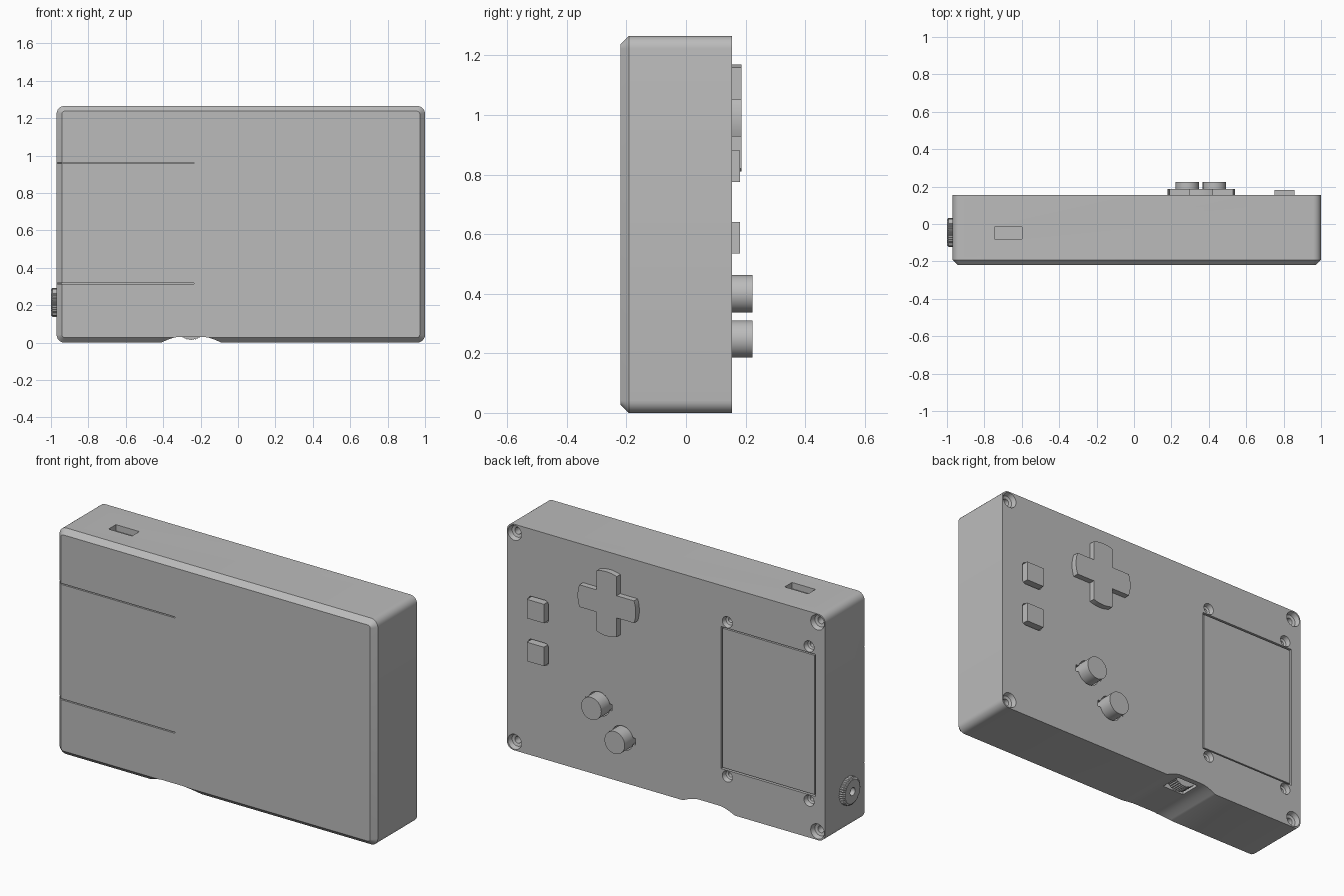
import bpy, bmesh, math

if "Cube" in bpy.data.objects:
    bpy.data.objects.remove(bpy.data.objects["Cube"])

grey = bpy.data.materials.new("shell grey")
grey.use_nodes = True
colour = (0.5, 0.5, 0.5, 1)
grey.diffuse_color = colour
grey.node_tree.nodes["Principled BSDF"].inputs["Base Color"].default_value = colour

BACK, FRONT = 0.155, -0.22
PLACE = {"x": lambda u, v, t: (t, u, v),
         "y": lambda u, v, t: (u, t, v),
         "z": lambda u, v, t: (u, v, t)}


def loft(name, axis, *rings):
    """Closed solid through (outline, position) rings along an axis."""
    bm = bmesh.new()
    loops = [[bm.verts.new(PLACE[axis](u, v, t)) for u, v in pts] for pts, t in rings]
    for a, b in zip(loops, loops[1:]):
        n = len(a)
        for i in range(n):
            bm.faces.new((a[i], a[(i + 1) % n], b[(i + 1) % n], b[i]))
    bm.faces.new(loops[0])
    bm.faces.new(loops[-1])
    bmesh.ops.recalc_face_normals(bm, faces=bm.faces)
    mesh = bpy.data.meshes.new(name)
    bm.to_mesh(mesh)
    bm.free()
    mesh.materials.append(grey)
    obj = bpy.data.objects.new(name, mesh)
    bpy.context.collection.objects.link(obj)
    return obj


def circle(cu, cv, r, n=32):
    return [(cu + r * math.cos(i * math.tau / n), cv + r * math.sin(i * math.tau / n)) for i in range(n)]


def rect(u0, u1, v0, v1, r=0.0, n=6):
    """Rectangle, with rounded corners when r is given."""
    if not r:
        return [(u0, v0), (u1, v0), (u1, v1), (u0, v1)]
    centres = [(u1 - r, v1 - r), (u0 + r, v1 - r), (u0 + r, v0 + r), (u1 - r, v0 + r)]
    return [(cu + r * math.cos((q + i / n) * math.pi / 2), cv + r * math.sin((q + i / n) * math.pi / 2))
            for q, (cu, cv) in enumerate(centres) for i in range(n + 1)]


def square(cu, cv, h, r=0.0):
    return rect(cu - h, cu + h, cv - h, cv + h, r)


def gear(cu, cv, r, teeth=40):
    n = teeth * 2
    return [(cu + (r - 0.004 * (i % 2)) * math.cos(i * math.tau / n),
             cv + (r - 0.004 * (i % 2)) * math.sin(i * math.tau / n)) for i in range(n)]


def cut(target, cutter):
    mod = target.modifiers.new("cut", "BOOLEAN")
    mod.operation, mod.solver, mod.object = "DIFFERENCE", "EXACT", cutter
    bpy.context.view_layer.objects.active = target
    bpy.ops.object.modifier_apply(modifier=mod.name)
    bpy.data.objects.remove(cutter)


def smooth(obj, angle=30):
    bpy.ops.object.select_all(action="DESELECT")
    obj.select_set(True)
    bpy.context.view_layer.objects.active = obj
    bpy.ops.object.shade_smooth_by_angle(angle=math.radians(angle))


# Shell with rounded corners and a chamfered front
outer = rect(-0.97, 1, 0, 1.265, 0.042)
inner = rect(-0.942, 0.972, 0.028, 1.237, 0.014)
shell = loft("shell", "y", (outer, BACK), (outer, FRONT + 0.028), (inner, FRONT))

# Finger scoop along the bottom edge, with S-curved ends
steps = [i / 10 for i in range(11)]
scoop = [(-0.41 + 0.1 * s, 0.03 * math.sin(s * math.pi / 2)) for s in steps]
scoop += [(-0.09 - 0.1 * s, 0.03 * math.sin(s * math.pi / 2)) for s in reversed(steps)]
scoop += [(-0.09, -0.1), (-0.41, -0.1)]
cut(shell, loft("cutter", "y", (scoop, -0.3), (scoop, 0.3)))

# Wheel opening, top port and the two front slits
opening = rect(-0.315, -0.185, 0.01, 0.125)
cut(shell, loft("cutter", "z", (opening, -0.05), (opening, 0.18)))
port = rect(-0.745, -0.6, -0.08, -0.015)
cut(shell, loft("cutter", "z", (port, 1.23), (port, 1.3)))
for z in (0.315, 0.96):
    slit = rect(-1.1, -0.235, z - 0.003, z + 0.003)
    cut(shell, loft("cutter", "y", (slit, -0.3), (slit, FRONT + 0.03)))

# Panel recess on the back
recess = rect(-0.91, -0.325, 0.24, 1.035)
cut(shell, loft("cutter", "y", (recess, BACK - 0.03), (recess, 0.3)))


# Countersunk screw holes
def screw_hole(x, z, r):
    cut(shell, loft("cutter", "y", (circle(x, z, r * 0.45), BACK - 0.07), (circle(x, z, r * 0.45), BACK - 0.03),
                    (circle(x, z, r * 0.8), BACK - 0.025), (circle(x, z, r), BACK), (circle(x, z, r), 0.2)))


for x in (-0.922, 0.952):
    for z in (0.048, 1.217):
        screw_hole(x, z, 0.042)
for x in (-0.87, -0.364):
    for z in (0.206, 1.069):
        screw_hole(x, z, 0.031)

# Square buttons in rounded wells
for name, z in (("upper", 0.828), ("lower", 0.588)):
    well = square(0.805, z, 0.062, 0.02)
    cut(shell, loft("cutter", "y", (well, 0.1), (well, 0.3)))
    key = square(0.805, z, 0.053)
    loft(name + "_square_button", "y", (key, 0.08), (key, 0.182))

# Round buttons in wells with side keyways
for name, x, z in (("upper", 0.43, 0.4), ("lower", 0.285, 0.248)):
    well = circle(x, z, 0.068, 40)
    cut(shell, loft("cutter", "y", (well, 0.1), (well, 0.3)))
    keyway = rect(x - 0.082, x + 0.082, z - 0.018, z + 0.018)
    cut(shell, loft("cutter", "y", (keyway, 0.1), (keyway, 0.3)))
    disc = circle(x, z, 0.0625, 48)
    smooth(loft(name + "_round_button", "y", (disc, 0.08), (disc, 0.224)))

smooth(shell)

# Direction pad with arched arm ends
half, reach = 0.062, 0.18
spread = math.asin(half / reach)
cross = []
for q in range(4):
    a = q * math.pi / 2
    for i in range(9):
        b = a + spread * (i / 4 - 1)
        cross.append((0.36 + reach * math.cos(b), 0.99 + reach * math.sin(b)))
    d = half * math.sqrt(2)
    cross.append((0.36 + d * math.cos(a + math.pi / 4), 0.99 + d * math.sin(a + math.pi / 4)))
smooth(loft("direction_pad", "y", (cross, 0.12), (cross, 0.187)))

# Back cover panel
cover = rect(-0.902, -0.333, 0.248, 1.027)
loft("back_cover", "y", (cover, 0.12), (cover, BACK - 0.002))

# Ridged side knob with a centre hole
knob = loft("side_knob", "x", (gear(-0.045, 0.215, 0.078), -0.95), (gear(-0.045, 0.215, 0.078), -0.992),
            (gear(-0.045, 0.215, 0.068), -1.0))
hole = circle(-0.045, 0.215, 0.022, 24)
cut(knob, loft("cutter", "x", (hole, -1.1), (hole, -0.975)))

# Ridged thumb wheel in the scoop
wheel = gear(-0.25, 0.09, 0.077)
loft("thumb_wheel", "y", (wheel, 0.035), (wheel, 0.1))
